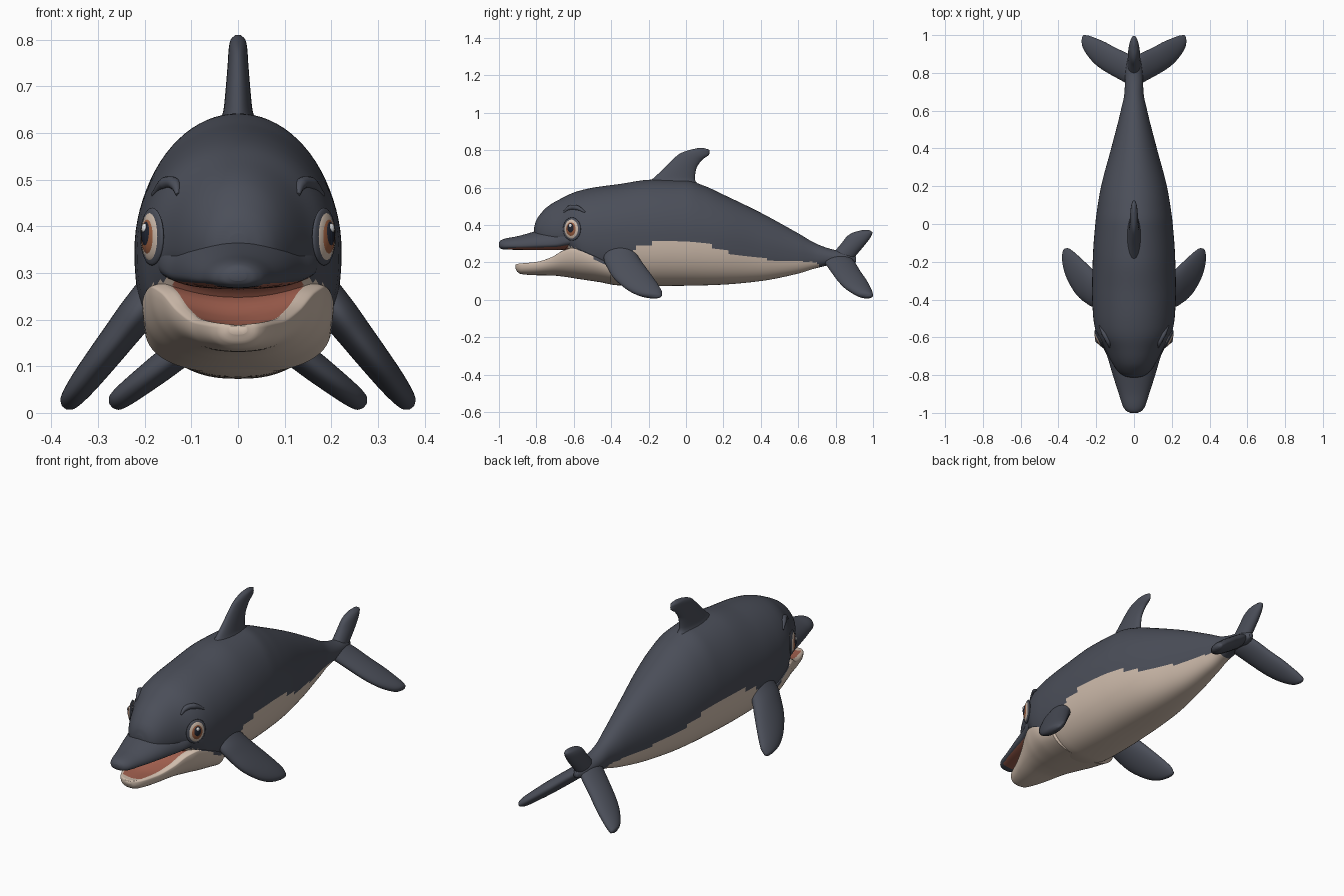
import bpy, bmesh
from math import pi, sin, cos, copysign
from mathutils import Vector, Matrix
from mathutils.bvhtree import BVHTree

if "Cube" in bpy.data.objects:
    bpy.data.objects.remove(bpy.data.objects["Cube"])


def material(name, rgb):
    m = bpy.data.materials.new(name)
    m.use_nodes = True
    m.diffuse_color = (*rgb, 1)
    m.node_tree.nodes["Principled BSDF"].inputs["Base Color"].default_value = (*rgb, 1)
    return m


SLATE = material("slate skin", (0.07, 0.077, 0.1))
CREAM = material("cream belly", (0.62, 0.5, 0.41))
RED = material("mouth red", (0.37, 0.12, 0.08))
BROWN = material("iris brown", (0.32, 0.11, 0.05))
BLACK = material("pupil black", (0.015, 0.018, 0.03))
WHITE = material("eye glint", (0.8, 0.8, 0.8))


def sample(table, t):
    """Overshoot-free cubic interpolation of rows keyed by their first value."""
    t = min(max(t, table[0][0]), table[-1][0])
    i = max(k for k in range(len(table) - 1) if table[k][0] <= t)
    a, b = table[i], table[i + 1]
    h = b[0] - a[0]
    u = (t - a[0]) / h

    def slope(k, c):
        return (table[k + 1][c] - table[k][c]) / (table[k + 1][0] - table[k][0])

    def tangent(k, c):
        if k == 0 or k == len(table) - 1:
            return slope(min(k, len(table) - 2), c)
        p, q = slope(k - 1, c), slope(k, c)
        return 0 if p * q <= 0 else 2 * p * q / (p + q)

    return [a[c] * (1 + 2 * u) * (1 - u) ** 2 + b[c] * u * u * (3 - 2 * u)
            + h * (tangent(i, c) * u * (1 - u) ** 2 - tangent(i + 1, c) * u * u * (1 - u))
            for c in range(1, len(a))]


def finish(name, bm, mats, rule=None):
    bmesh.ops.recalc_face_normals(bm, faces=bm.faces)
    for f in bm.faces:
        f.smooth = True
        if rule:
            f.material_index = rule(f.calc_center_median(), f.normal)
    me = bpy.data.meshes.new(name)
    bm.to_mesh(me)
    ob = bpy.data.objects.new(name, me)
    bpy.context.collection.objects.link(ob)
    for m in mats:
        me.materials.append(m)
    return ob


def loft(table, section, rings, segs):
    """Skin a closed section(t, values, angle) along the table."""
    bm = bmesh.new()
    t0, t1 = table[0][0], table[-1][0]
    loops = []
    for r in range(rings + 1):
        t = t0 + (t1 - t0) * (1 - cos(pi * r / rings)) / 2
        row = sample(table, t)
        loops.append([bm.verts.new(section(t, row, 2 * pi * s / segs)) for s in range(segs)])
    for a, b in zip(loops, loops[1:]):
        for s in range(segs):
            n = (s + 1) % segs
            bm.faces.new((a[s], a[n], b[n], b[s]))
    bm.faces.new(loops[0])
    bm.faces.new(loops[-1])
    return bm


def power(v, n):
    return copysign(abs(v) ** (2 / n), v)


def hull_section(y, row, a):
    w, top, bot, mid = row
    n = 2 if sin(a) > 0 else 2.45
    h = top - mid if sin(a) > 0 else mid - bot
    return w * power(cos(a), n), y, mid + h * power(sin(a), n)


# Height of the edge between slate back and cream underside
BELLY = [(-0.7, 0.32), (-0.62, 0.285), (-0.54, 0.25), (-0.45, 0.2), (-0.38, 0.18),
         (-0.31, 0.22), (-0.28, 0.27), (-0.2, 0.3), (-0.06, 0.312), (0.1, 0.295),
         (0.3, 0.235), (0.5, 0.21), (0.7, 0.2), (0.73, 0.1)]


def is_cream(c):
    return c.z < sample(BELLY, c.y)[0]


# Body: y, half width, top, bottom, height of widest point
BODY = [(-0.812, 0.02, 0.385, 0.345, 0.365), (-0.805, 0.05, 0.415, 0.32, 0.36),
        (-0.785, 0.08, 0.45, 0.29, 0.36), (-0.74, 0.113, 0.498, 0.275, 0.36),
        (-0.66, 0.155, 0.545, 0.27, 0.36), (-0.6, 0.19, 0.573, 0.2, 0.36),
        (-0.55, 0.207, 0.588, 0.125, 0.355), (-0.48, 0.217, 0.602, 0.1, 0.35),
        (-0.36, 0.222, 0.618, 0.077, 0.35), (-0.18, 0.218, 0.642, 0.073, 0.35),
        (0, 0.205, 0.638, 0.075, 0.345), (0.1, 0.192, 0.608, 0.077, 0.335),
        (0.2, 0.174, 0.562, 0.081, 0.32), (0.4, 0.121, 0.465, 0.1, 0.28),
        (0.6, 0.07, 0.355, 0.14, 0.25), (0.7, 0.05, 0.298, 0.17, 0.235),
        (0.78, 0.047, 0.27, 0.185, 0.225), (0.86, 0.038, 0.255, 0.185, 0.22),
        (0.91, 0.012, 0.23, 0.2, 0.215)]


def body_rule(c, n):
    if c.y < -0.54 and c.z < 0.29 and abs(c.x) < 0.135 and n.y < -0.2:
        return 2
    return 1 if is_cream(c) else 0


body_bm = loft(BODY, hull_section, 150, 80)
finish("body", body_bm, (SLATE, CREAM, RED), body_rule)
skin = BVHTree.FromBMesh(body_bm)

# Upper snout with the red roof of the mouth
SNOUT = [(-1, 0.018, 0.306, 0.283, 0.295), (-0.993, 0.036, 0.316, 0.274, 0.292),
         (-0.97, 0.056, 0.326, 0.268, 0.29), (-0.9, 0.08, 0.34, 0.267, 0.29),
         (-0.8, 0.112, 0.368, 0.265, 0.295), (-0.7, 0.142, 0.4, 0.265, 0.3),
         (-0.62, 0.172, 0.42, 0.268, 0.32), (-0.5, 0.18, 0.42, 0.27, 0.33)]
finish("upper_snout", loft(SNOUT, hull_section, 50, 56), (SLATE, RED),
       lambda c, n: int(n.z < -0.85 and c.y > -0.95))

# Lower jaw: y, half width, rim height, bottom
JAW = [(-0.912, 0.02, 0.19, 0.168), (-0.903, 0.042, 0.197, 0.15), (-0.88, 0.062, 0.2, 0.137),
       (-0.8, 0.097, 0.208, 0.131), (-0.72, 0.132, 0.233, 0.13), (-0.65, 0.166, 0.272, 0.123),
       (-0.6, 0.187, 0.284, 0.115), (-0.5, 0.205, 0.25, 0.1), (-0.4, 0.2, 0.2, 0.085)]


def jaw_section(y, row, a):
    w, top, bot = row
    lip = min(0.016, (top - bot) / 2)
    k = power(cos(a), 2.45)
    if sin(a) > 0:
        dip = max(0, 1 - (k / 0.85) ** 2) * min(0.03, w * 0.2)
        return w * k, y, top - lip + lip * power(sin(a), 2.45) - dip
    return w * k, y, top - lip + (top - lip - bot) * power(sin(a), 2.3)


def jaw_rule(c, n):
    w = sample(JAW, c.y)[0]
    if n.z > 0.3 and abs(c.x) < 0.8 * w and -0.88 < c.y < -0.5:
        return 2
    return 1 if is_cream(c) else 0


finish("lower_jaw", loft(JAW, jaw_section, 60, 72), (SLATE, CREAM, RED), jaw_rule)


def fin(name, origin, direction, table):
    """Fin skinned along a direction; rows are span, front y, back y, half thickness."""
    o = Vector(origin)
    d = Vector(direction).normalized()
    across = d.cross(Vector((0, 1, 0)))

    def section(s, row, a):
        front, back, thick = row
        p = o + d * s + across * (thick * sin(a))
        p.y = (front + back) / 2 + (back - front) / 2 * cos(a)
        return p

    return finish(name, loft(table, section, 32, 36), (SLATE,))


# Back fin with a flared root
fin("back_fin", (0, 0, 0), (0, 0, 1),
    [(0.57, -0.26, 0.13, 0.075), (0.61, -0.22, 0.075, 0.05), (0.645, -0.18, 0.047, 0.032),
     (0.7, -0.12, 0.055, 0.026), (0.75, -0.07, 0.088, 0.022), (0.78, -0.035, 0.125, 0.02),
     (0.8, 0.015, 0.125, 0.016), (0.81, 0.06, 0.1, 0.006)])

FLIPPER = [(0, -0.435, -0.27, 0.04), (0.05, -0.44, -0.25, 0.04), (0.12, -0.417, -0.21, 0.037),
           (0.18, -0.387, -0.175, 0.034), (0.24, -0.335, -0.143, 0.03),
           (0.28, -0.285, -0.128, 0.025), (0.305, -0.23, -0.13, 0.018), (0.315, -0.18, -0.145, 0.006)]
FLUKE = [(0, 0.72, 0.88, 0.03), (0.05, 0.745, 0.905, 0.032), (0.13, 0.78, 0.935, 0.032),
         (0.2, 0.812, 0.965, 0.031), (0.26, 0.848, 0.985, 0.028), (0.31, 0.895, 0.998, 0.024),
         (0.335, 0.93, 1, 0.018), (0.344, 0.96, 0.985, 0.006)]
fin("tail_top_lobe", (0, 0, 0), (0, 0, 1),
    [(0.2, 0.73, 0.88, 0.035), (0.25, 0.785, 0.92, 0.034), (0.3, 0.83, 0.962, 0.032),
     (0.34, 0.862, 0.99, 0.027), (0.36, 0.895, 0.997, 0.02), (0.372, 0.94, 0.98, 0.007)])


def disc(name, centre, normal, size, mat):
    """Flattened ball facing along a normal."""
    bm = bmesh.new()
    turn = normal.to_track_quat('Z', 'Y').to_matrix().to_4x4()
    bmesh.ops.create_uvsphere(bm, u_segments=32, v_segments=16, radius=1,
                              matrix=Matrix.Translation(centre) @ turn @ Matrix.Diagonal((*size, 1)))
    return finish(name, bm, (mat,))


def on_skin(side, y, z):
    return skin.ray_cast(Vector((side, y, z)), Vector((-side, 0, 0)))[0]


for side, label in ((1, "left"), (-1, "right")):
    fin(label + "_flipper", (side * 0.18, 0, 0.26), (side * 0.165, 0, -0.213), FLIPPER)
    fin(label + "_tail_fluke", (0, 0, 0.225), (side * 0.78, 0, -0.6), FLUKE)

    # Eye built from stacked shallow domes
    facing = Vector((side * 0.9, -0.44, 0)).normalized()
    eye = on_skin(side, -0.61, 0.378)
    up = Vector((0, 0, 1))
    disc(label + "_eyelid", eye, facing, (0.053, 0.062, 0.011), SLATE)
    disc(label + "_eyeball", eye, facing, (0.045, 0.055, 0.016), CREAM)
    disc(label + "_iris", eye + facing * 0.004, facing, (0.034, 0.043, 0.015), BROWN)
    disc(label + "_pupil", eye + facing * 0.008 + up * 0.004, facing, (0.023, 0.031, 0.014), BLACK)
    disc(label + "_glint", eye + facing * 0.018 + up * 0.018, facing, (0.009, 0.01, 0.006), WHITE)

    # Brow ridge lying on the skin
    curve = bpy.data.curves.new(label + "_brow", 'CURVE')
    curve.dimensions = '3D'
    curve.bevel_depth = 0.014
    curve.bevel_resolution = 4
    curve.use_fill_caps = True
    line = curve.splines.new('BEZIER')
    path = ((-0.655, 0.468, 0.3), (-0.625, 0.49, 0.9), (-0.585, 0.492, 1), (-0.54, 0.468, 0.3))
    line.bezier_points.add(len(path) - 1)
    for p, (y, z, r) in zip(line.bezier_points, path):
        p.co = on_skin(side, y, z)
        p.radius = r
        p.handle_left_type = p.handle_right_type = 'AUTO'
    curve.materials.append(SLATE)
    bpy.context.collection.objects.link(bpy.data.objects.new(label + "_brow", curve))
